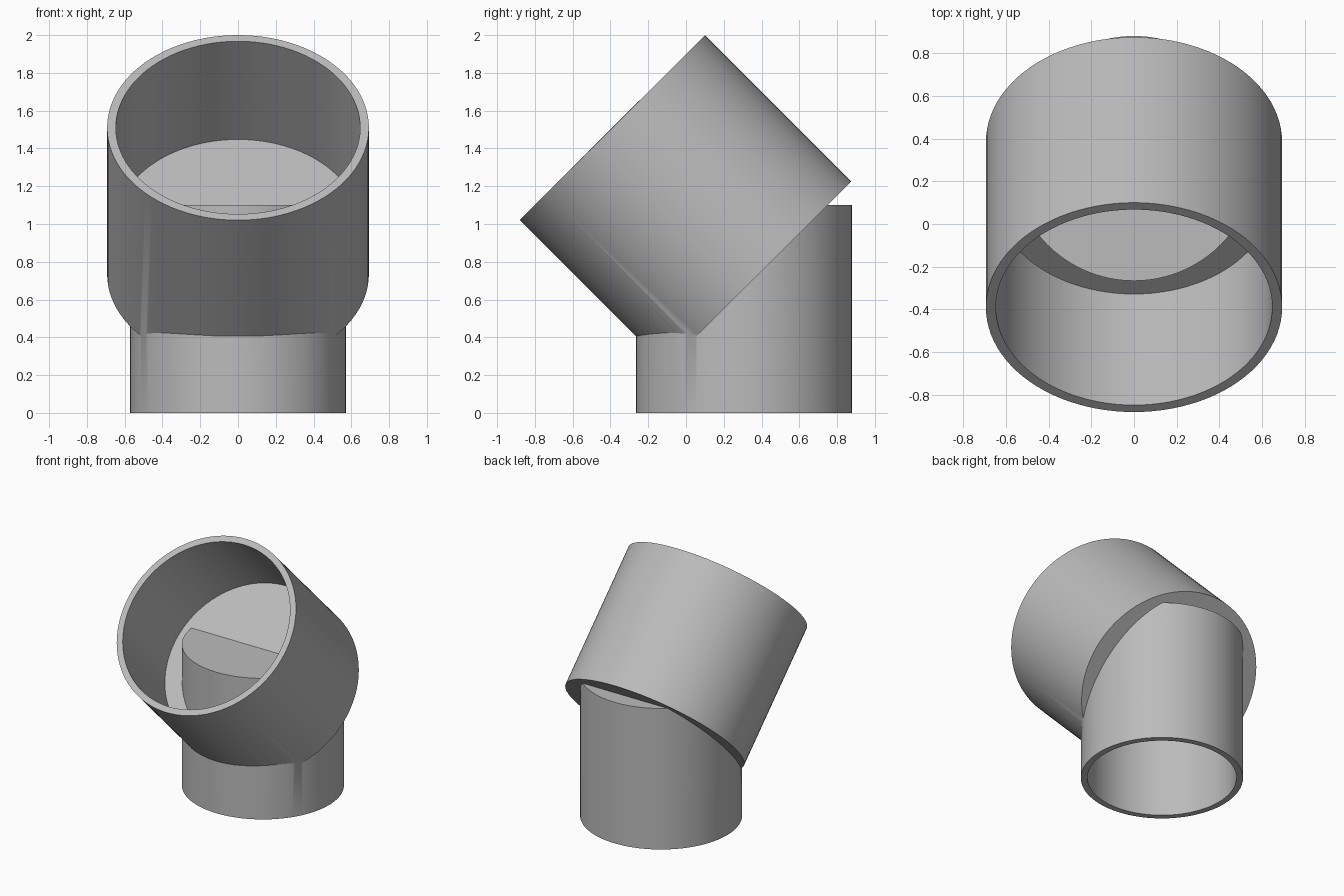
import bpy, math
from mathutils import Vector

cube = bpy.data.objects.get("Cube")
if cube:
    bpy.data.objects.remove(cube, do_unlink=True)

grey = bpy.data.materials.new("plain_grey")
grey.use_nodes = True
colour = (0.5, 0.5, 0.5, 1)
grey.diffuse_color = colour
grey.node_tree.nodes["Principled BSDF"].inputs["Base Color"].default_value = colour

SIDES = 96
WALL = 0.046


def rod(name, mouth, axis, radius, start, end):
    """Solid cylinder running along axis, from start to end measured from the mouth."""
    centre = mouth + axis * (start + end) / 2
    bpy.ops.mesh.primitive_cylinder_add(
        vertices=SIDES, radius=radius, depth=end - start, location=centre,
        rotation=axis.to_track_quat('Z', 'Y').to_euler())
    ob = bpy.context.object
    ob.name = name
    ob.data.materials.append(grey)
    return ob


def combine(target, other, operation):
    """Apply a boolean and discard the second solid."""
    mod = target.modifiers.new(operation.title(), 'BOOLEAN')
    mod.operation = operation
    mod.solver = 'EXACT'
    mod.object = other
    bpy.context.view_layer.objects.active = target
    bpy.ops.object.modifier_apply(modifier=mod.name)
    bpy.data.objects.remove(other, do_unlink=True)


# Upper socket: tilted cup with a thick closed end
mouth = Vector((0, -0.39, 1.51))
tilt = Vector((0, 1, -1)).normalized()
fitting = rod("pipe_elbow", mouth, tilt, 0.693, 0, 1.095)
combine(fitting, rod("upper_bore", mouth, tilt, 0.693 - WALL, -0.2, 0.735), 'DIFFERENCE')

# Lower socket: upright cup, open at the bottom, rising into the upper one
foot = Vector((0, 0.307, 0))
up = Vector((0, 0, 1))
combine(fitting, rod("lower_socket", foot, up, 0.573, 0, 1.10), 'UNION')
combine(fitting, rod("lower_bore", foot, up, 0.573 - WALL, -0.2, 0.735), 'DIFFERENCE')

# Smooth round walls with crisp rims
bpy.ops.object.select_all(action='DESELECT')
fitting.select_set(True)
bpy.context.view_layer.objects.active = fitting
bpy.ops.object.shade_smooth_by_angle(angle=math.radians(30))
